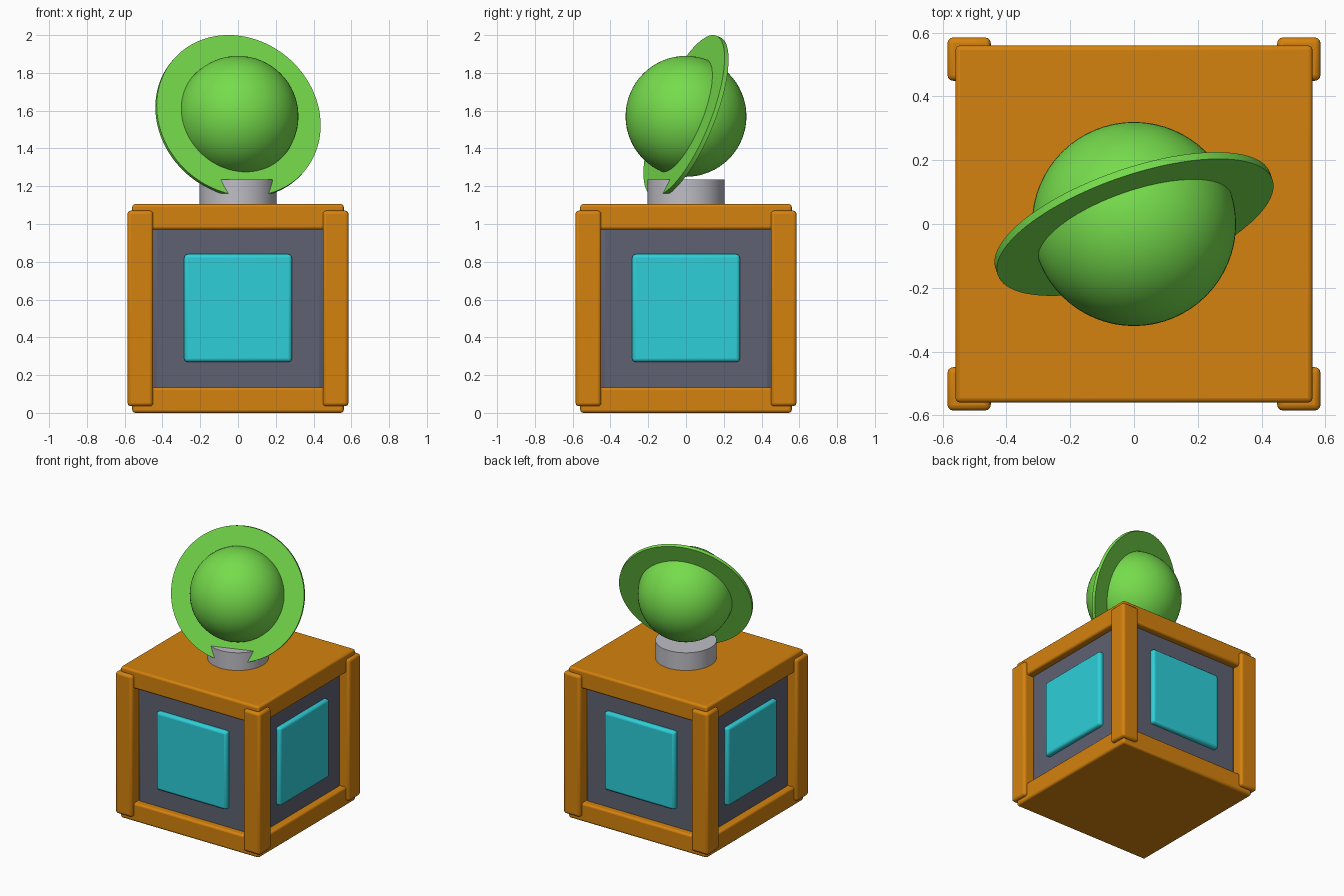
import bpy
import math
from mathutils import Vector

cube = bpy.data.objects.get("Cube")
if cube:
    bpy.data.objects.remove(cube, do_unlink=True)


def material(name, rgb):
    """Flat material from 0-255 display values, converted to linear."""
    lin = [((c / 255 + 0.055) / 1.055) ** 2.4 for c in rgb] + [1]
    m = bpy.data.materials.new(name)
    m.use_nodes = True
    m.diffuse_color = lin
    m.node_tree.nodes["Principled BSDF"].inputs["Base Color"].default_value = lin
    return m


ORANGE = material("orange frame", (213, 130, 14))
SLATE = material("slate panel", (94, 97, 113))
CYAN = material("cyan screen", (46, 207, 217))
GREY = material("light grey", (190, 190, 197))
GREEN = material("planet green", (118, 220, 76))


def finish(name, mat, bevel=0, segments=3):
    ob = bpy.context.object
    ob.name = name
    ob.data.materials.append(mat)
    if bevel:
        mod = ob.modifiers.new("Rounded edges", "BEVEL")
        mod.width = bevel
        mod.segments = segments
    bpy.ops.object.shade_smooth_by_angle(angle=math.radians(35))
    return ob


def box(name, mat, center, size, bevel):
    bpy.ops.mesh.primitive_cube_add(size=1, location=center)
    bpy.context.object.scale = size
    bpy.ops.object.transform_apply(location=False, rotation=False, scale=True)
    return finish(name, mat, bevel)


# Crate body with top and bottom slabs
box("crate_core", SLATE, (0, 0, 0.55), (1.02, 1.02, 1.02), 0.08)
box("bottom_slab", ORANGE, (0, 0, 0.068), (1.12, 1.12, 0.135), 0.015)
box("top_slab", ORANGE, (0, 0, 1.038), (1.12, 1.12, 0.135), 0.015)

# Corner posts
for sx, side in ((-1, "right"), (1, "left")):
    for sy, end in ((-1, "front"), (1, "back")):
        box(f"{end}_{side}_post", ORANGE, (sx * 0.517, sy * 0.517, 0.553),
            (0.136, 0.136, 1.035), 0.018)

# Raised screen on each of the four sides
for i, side in enumerate(("left", "back", "right", "front")):
    a = i * math.pi / 2
    dx, dy = round(math.cos(a)), round(math.sin(a))
    size = (0.06, 0.57, 0.57) if dx else (0.57, 0.06, 0.57)
    box(f"{side}_screen", CYAN, (dx * 0.513, dy * 0.513, 0.555), size, 0.018)

# Pedestal
bpy.ops.mesh.primitive_cylinder_add(vertices=64, radius=0.203, depth=0.16,
                                    location=(0, 0, 1.155))
finish("pedestal", GREY)

# Planet with its tilted ring
center = Vector((0, 0, 1.57))
bpy.ops.mesh.primitive_uv_sphere_add(segments=64, ring_count=32, radius=0.32,
                                     location=center)
finish("planet", GREEN)

tilt = Vector((0.307, -0.882, 0.357)).to_track_quat("Z", "Y").to_euler()
bpy.ops.mesh.primitive_cylinder_add(vertices=96, radius=0.456, depth=0.024,
                                    location=center, rotation=tilt)
finish("planet_ring", GREEN)
